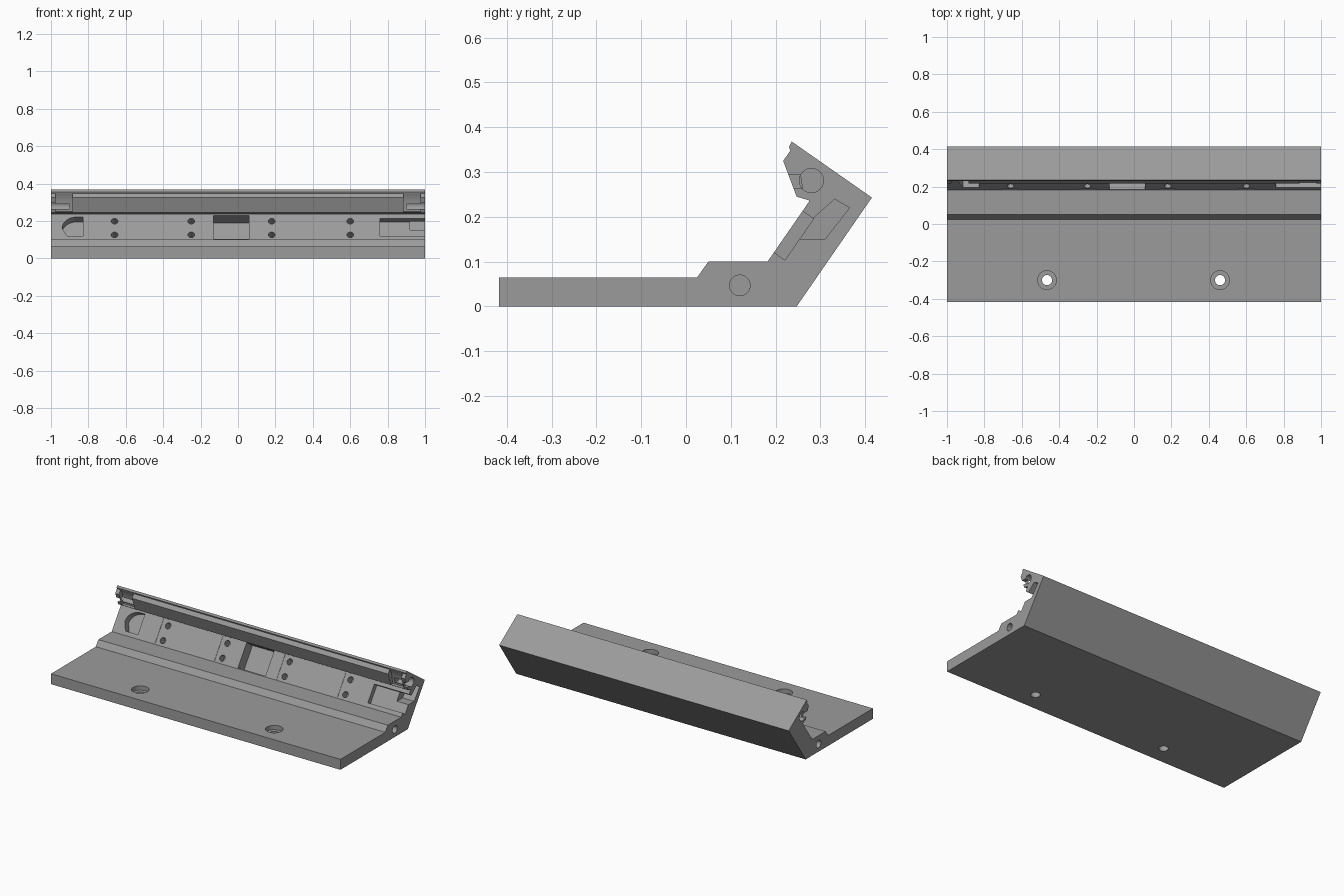
import bpy, bmesh, math
from mathutils import Vector

if "Cube" in bpy.data.objects:
    bpy.data.objects.remove(bpy.data.objects["Cube"])

grey = bpy.data.materials.new("grey metal")
grey.diffuse_color = (0.33, 0.33, 0.33, 1)
grey.use_nodes = True
grey.node_tree.nodes["Principled BSDF"].inputs["Base Color"].default_value = grey.diffuse_color

# Slanted inner face: s runs up the face, d runs into the wall
ORIGIN = Vector((0, 0.182, 0.10))
UP = Vector((0, 0.569, 0.822))
IN = Vector((0, 0.822, -0.569))


def on_face(x, s, d):
    return ORIGIN + Vector((x, 0, 0)) + UP * s + IN * d


def prism(name, points, along):
    """Extrude a closed planar outline along a vector."""
    bm = bmesh.new()
    face = bm.faces.new([bm.verts.new(p) for p in points])
    ext = bmesh.ops.extrude_face_region(bm, geom=[face])
    moved = [g for g in ext["geom"] if isinstance(g, bmesh.types.BMVert)]
    bmesh.ops.translate(bm, verts=moved, vec=along)
    bmesh.ops.recalc_face_normals(bm, faces=bm.faces[:])
    mesh = bpy.data.meshes.new(name)
    bm.to_mesh(mesh)
    bm.free()
    mesh.materials.append(grey)
    ob = bpy.data.objects.new(name, mesh)
    bpy.context.collection.objects.link(ob)
    return ob


def side_prism(name, outline, x0, x1):
    return prism(name, [Vector((x0, y, z)) for y, z in outline], Vector((x1 - x0, 0, 0)))


def face_box(name, x0, x1, s0, s1, depth):
    pts = [on_face(x, s, -0.004) for x, s in ((x0, s0), (x1, s0), (x1, s1), (x0, s1))]
    return prism(name, pts, IN * (depth + 0.004))


def cylinder(name, start, direction, radius, length, sides=32):
    start, direction = Vector(start), Vector(direction).normalized()
    u = direction.orthogonal().normalized()
    v = direction.cross(u)
    ring = [start + (u * math.cos(a) + v * math.sin(a)) * radius
            for a in (2 * math.pi * i / sides for i in range(sides))]
    return prism(name, ring, direction * length)


# Main angled extrusion
body = side_prism("angled_bracket", [
    (-0.417, 0), (0.247, 0), (0.415, 0.243), (0.236, 0.368), (0.230, 0.356),
    (0.233, 0.348), (0.217, 0.325), (0.247, 0.245), (0.274, 0.237),
    (0.274, 0.233), (0.182, 0.10), (0.05, 0.10), (0.025, 0.065),
    (-0.417, 0.065)], -1, 1)

cutters = []

# Counterbored mounting holes in the base plate
for x in (-0.465, 0.46):
    cutters.append(cylinder("mount_hole", (x, -0.3, -0.02), (0, 0, 1), 0.027, 0.12))
    cutters.append(cylinder("counterbore", (x, -0.3, 0.038), (0, 0, 1), 0.05, 0.05))

# Screw hole pairs on the slanted face, each on a shallow strip
for x in (-0.66, -0.25, 0.18, 0.60):
    cutters.append(face_box("screw_strip", x - 0.043, x + 0.043, 0.004, 0.158, 0.002))
    for s in (0.033, 0.122):
        cutters.append(cylinder("screw_hole", on_face(x, s, -0.006), IN, 0.018, 0.056, 24))

# Deep centre pocket
cutters.append(face_box("centre_pocket", -0.13, 0.06, 0.006, 0.157, 0.07))

# Left pocket with one rounded corner
outline = [(-0.94, 0.075), (-0.915, 0.025), (-0.83, 0.025), (-0.83, 0.148)]
outline += [(-0.86 - 0.08 * math.sin(a), 0.075 + 0.073 * math.cos(a))
            for a in (math.pi / 2 * i / 10 for i in range(10))]
cutters.append(prism("left_pocket", [on_face(x, s, -0.004) for x, s in outline], IN * 0.05))

# Right pocket, open at the end, with a deeper cable channel
cutters.append(face_box("right_pocket", 0.76, 1.02, 0.025, 0.137, 0.03))
cutters.append(prism("cable_channel", [on_face(0.92, s, d) for s, d in (
    (0.081, 0.028), (0.135, 0.028), (0.20, 0.044), (0.203, 0.082), (0.114, 0.077))],
    Vector((0.1, 0, 0))))

# Hook recesses, end notches and blind end holes on both ends
for side in (-1, 1):
    cutters.append(side_prism("hook_recess", [
        (0.234, 0.349), (0.252, 0.315), (0.262, 0.25), (0.24, 0.246), (0.2, 0.32)],
        side * 0.885, side * 0.975))
    cutters.append(side_prism("end_notch", [
        (0.2, 0.263), (0.275, 0.263), (0.275, 0.295), (0.2, 0.295)],
        side * 0.977, side * 1.02))
    for y, z, r in ((0.12, 0.047, 0.023), (0.28, 0.281, 0.027)):
        cutters.append(cylinder("end_hole", (side * 1.02, y, z), (-side, 0, 0), r, 0.12))

# Cut everything out of the bracket
bpy.context.view_layer.objects.active = body
for cutter in cutters:
    mod = body.modifiers.new("cut", 'BOOLEAN')
    mod.operation = 'DIFFERENCE'
    mod.solver = 'EXACT'
    mod.object = cutter
    bpy.ops.object.modifier_apply(modifier=mod.name)
    bpy.data.objects.remove(cutter)

body.select_set(True)
bpy.ops.object.shade_smooth_by_angle(angle=math.radians(25))
